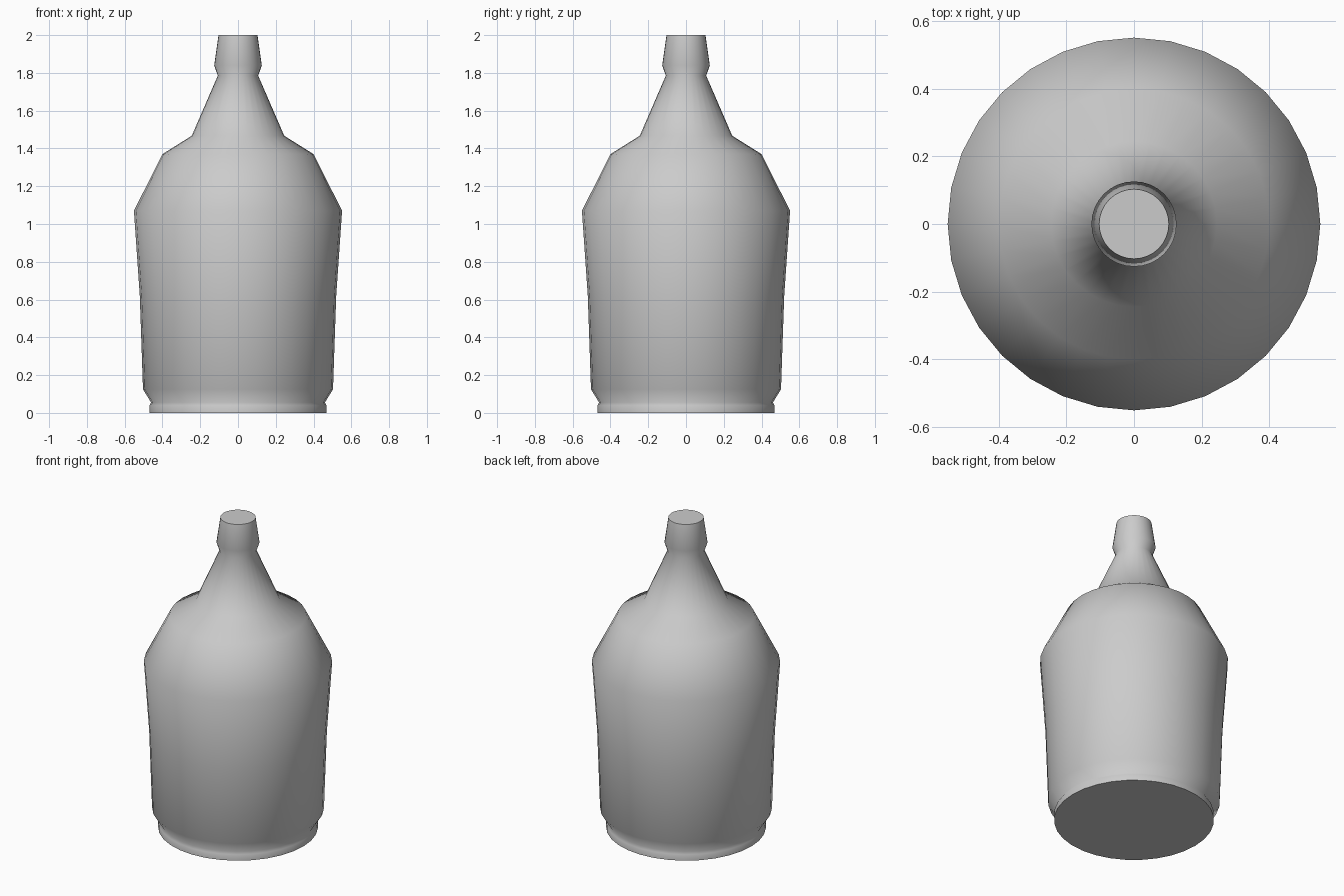
import bpy, bmesh, math

if "Cube" in bpy.data.objects:
    bpy.data.objects.remove(bpy.data.objects["Cube"])

SIDES = 32

# Bottle outline from base to lip: (radius, height)
PROFILE = [
    (0.468, 0.0), (0.468, 0.04), (0.46, 0.055), (0.503, 0.125),
    (0.52, 0.62), (0.551, 1.07), (0.40, 1.37), (0.245, 1.467),
    (0.107, 1.785), (0.126, 1.84), (0.103, 2.0),
]

bm = bmesh.new()

# Rings around the z axis
rings = []
for r, z in PROFILE:
    rings.append([bm.verts.new((r * math.cos(2 * math.pi * i / SIDES),
                                r * math.sin(2 * math.pi * i / SIDES), z))
                  for i in range(SIDES)])

# Walls
for low, high in zip(rings, rings[1:]):
    for i in range(SIDES):
        j = (i + 1) % SIDES
        bm.faces.new((low[i], low[j], high[j], high[i]))

# Closed base and top
bm.faces.new(rings[0][::-1])
bm.faces.new(rings[-1])

mesh = bpy.data.meshes.new("bottle")
bm.to_mesh(mesh)
bm.free()
bottle = bpy.data.objects.new("bottle", mesh)
bpy.context.collection.objects.link(bottle)

# Smooth body, crisp base and lip edges
bpy.context.view_layer.objects.active = bottle
bottle.select_set(True)
bpy.ops.object.shade_smooth_by_angle(angle=math.radians(65))
